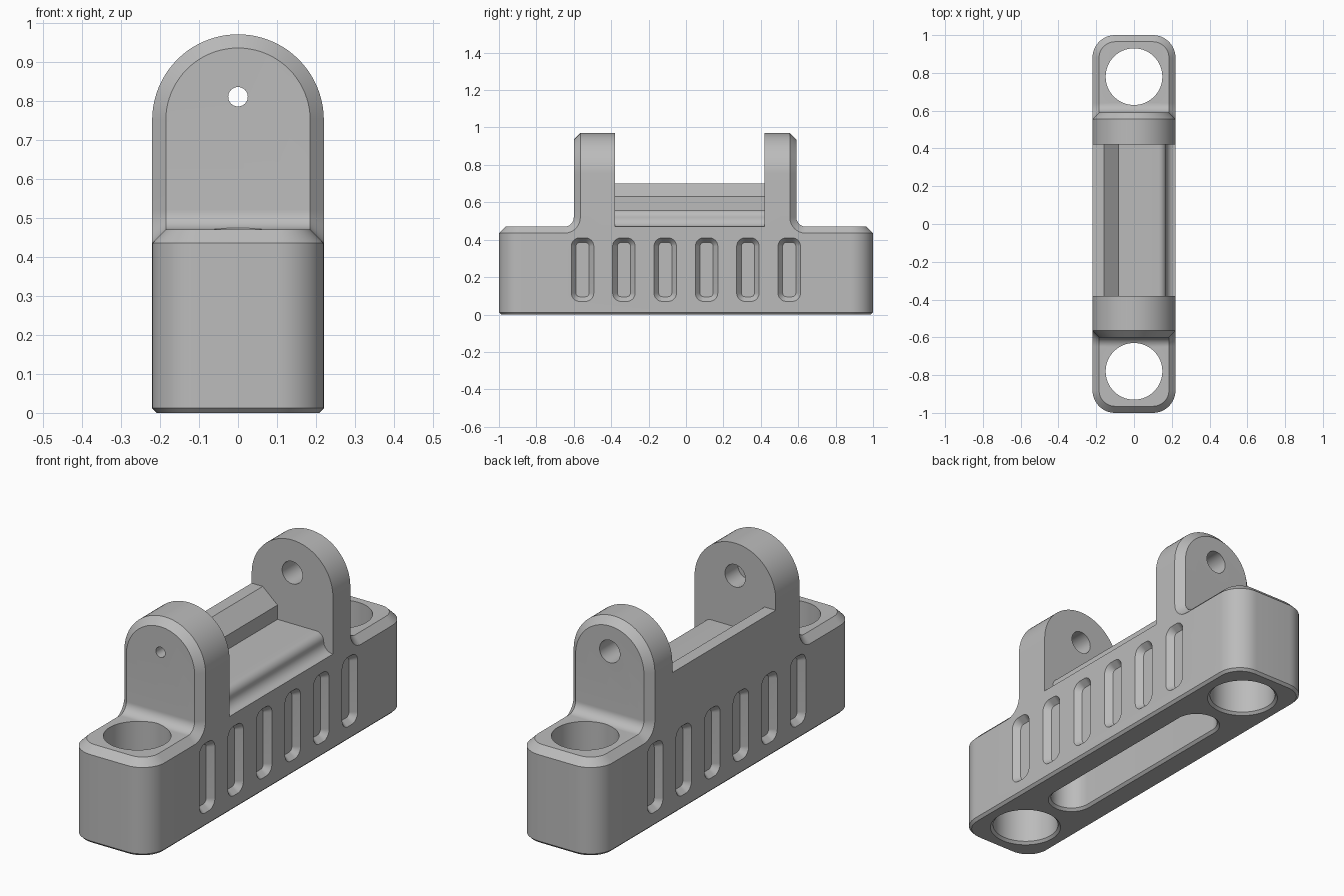
import bpy, bmesh
from math import sin, cos, pi, radians

cube = bpy.data.objects.get("Cube")
if cube:
    bpy.data.objects.remove(cube, do_unlink=True)

GREY = bpy.data.materials.new("plain grey")
GREY.use_nodes = True
GREY.diffuse_color = (0.5, 0.5, 0.5, 1)
GREY.node_tree.nodes["Principled BSDF"].inputs["Base Color"].default_value = (0.5, 0.5, 0.5, 1)

W, CH = 0.22, 0.035           # half width and edge chamfer
TOP, LUG_Z = 0.47, 0.75       # base top and lug arc centre
FRONT, BACK = -0.6, 0.59      # outer lug faces


def arc(cx, cy, r, a0, a1, n=12):
    return [(cx + r * cos(radians(a0 + (a1 - a0) * i / n)),
             cy + r * sin(radians(a0 + (a1 - a0) * i / n))) for i in range(n + 1)]


def circle(cx, cy, r, n=64):
    return arc(cx, cy, r, 0, 360, n)[:-1]


def rounded(cx, cy, hw, hh, r):
    pts = []
    for sx, sy, a in ((1, 1, 0), (-1, 1, 90), (-1, -1, 180), (1, -1, 270)):
        pts += arc(cx + sx * (hw - r), cy + sy * (hh - r), r, a, a + 90)
    return pts


def loft(name, axis, sections):
    """Solid through matching 2D outlines placed along one axis."""
    place = {"x": lambda p, t: (t, p[0], p[1]),
             "y": lambda p, t: (p[0], t, p[1]),
             "z": lambda p, t: (p[0], p[1], t)}[axis]
    bm = bmesh.new()
    rings = [[bm.verts.new(place(p, t)) for p in pts] for t, pts in sections]
    n = len(rings[0])
    for a, b in zip(rings, rings[1:]):
        for i in range(n):
            j = (i + 1) % n
            bm.faces.new((a[i], a[j], b[j], b[i]))
    bm.faces.new(rings[0])
    bm.faces.new(rings[-1])
    bmesh.ops.remove_doubles(bm, verts=bm.verts, dist=1e-5)
    bmesh.ops.recalc_face_normals(bm, faces=bm.faces)
    mesh = bpy.data.meshes.new(name)
    bm.to_mesh(mesh)
    bm.free()
    mesh.materials.append(GREY)
    obj = bpy.data.objects.new(name, mesh)
    bpy.context.collection.objects.link(obj)
    return obj


def combine(target, tool, operation):
    mod = target.modifiers.new("join", 'BOOLEAN')
    mod.operation, mod.solver, mod.object = operation, 'EXACT', tool
    bpy.context.view_layer.objects.active = target
    bpy.ops.object.modifier_apply(modifier=mod.name)
    bpy.data.objects.remove(tool, do_unlink=True)


# Base block with rounded corners and chamfered rims
def footprint(d):
    return rounded(0, 0, W - d, 1 - d, 0.12 - d)


body = loft("mount_body", "z", [(0, footprint(0.012)), (0.012, footprint(0)),
                                (TOP - CH, footprint(0)), (TOP, footprint(CH))])


# Round-topped lugs, chamfered on the outer face
def lug_outline(d):
    r = W - d
    return [(-r, 0.3), (r, 0.3)] + arc(0, LUG_Z, r, 0, 180, 40)


for outer, inner, s in ((FRONT, -0.38, 1), (BACK, 0.42, -1)):
    lug = loft("lug", "y", [(outer, lug_outline(CH)), (outer + s * CH, lug_outline(0)),
                            (inner, lug_outline(0))])
    combine(body, lug, 'UNION')

    # Concave fillet where the lug meets the base, with chamfered ends
    def fillet(d, R=0.05):
        curve = arc(outer - s * R, TOP + R, R + d, 0, -90)
        if s < 0:
            curve = [(2 * (outer - s * R) - y, z) for y, z in curve]
        return curve + [(outer + s * 0.08, TOP - 0.07), (outer + s * 0.08, TOP + R)]

    combine(body, loft("fillet", "x", [(-W, fillet(CH)), (CH - W, fillet(0)),
                                       (W - CH, fillet(0)), (W, fillet(CH))]), 'UNION')

# Stepped cradle between the lugs: tall wall, floor and rounded ledge
cradle = ([(-W, 0.3), (W, 0.3)] + arc(W, TOP + 0.05, 0.05, 270, 180, 8)
          + arc(0.13, 0.52, 0.04, 0, 90, 8)
          + [(-0.08, 0.56), (-0.08, 0.63), (-0.16, 0.70), (-W, 0.70)])
combine(body, loft("cradle", "y", [(-0.45, cradle), (0.5, cradle)]), 'UNION')

# Bolt holes through both ends, with a small rim at the bottom
for y in (-0.78, 0.78):
    combine(body, loft("bolt_hole", "z", [(-0.01, circle(0, y, 0.172)),
                                          (0.012, circle(0, y, 0.15)),
                                          (1.2, circle(0, y, 0.15))]), 'DIFFERENCE')


# Long slot in the underside
def slot(r):
    return rounded(0, 0, r, 0.45 + r, r)


combine(body, loft("slot", "z", [(-0.01, slot(0.117)), (0.012, slot(0.095)),
                                 (0.32, slot(0.095))]), 'DIFFERENCE')

# Pin hole: narrow through the front lug, wide from inside it to the back
for r, y0, y1 in ((0.025, -0.8, 0), (0.055, -0.48, 0.8)):
    ring = circle(0, 0.81, r, 40)
    combine(body, loft("pin_hole", "y", [(y0, ring), (y1, ring)]), 'DIFFERENCE')

# Six tapered grip pockets on each side
for i in range(6):
    y = -0.553 + 0.221 * i
    for s in (-1, 1):
        pocket = loft("pocket", "x", [(s * (W + 0.012), rounded(y, 0.24, 0.07, 0.18, 0.055)),
                                      (s * (W - 0.03), rounded(y, 0.24, 0.035, 0.145, 0.02))])
        combine(body, pocket, 'DIFFERENCE')

bpy.ops.object.select_all(action='DESELECT')
body.select_set(True)
bpy.context.view_layer.objects.active = body
bpy.ops.object.shade_smooth_by_angle(angle=radians(30))
